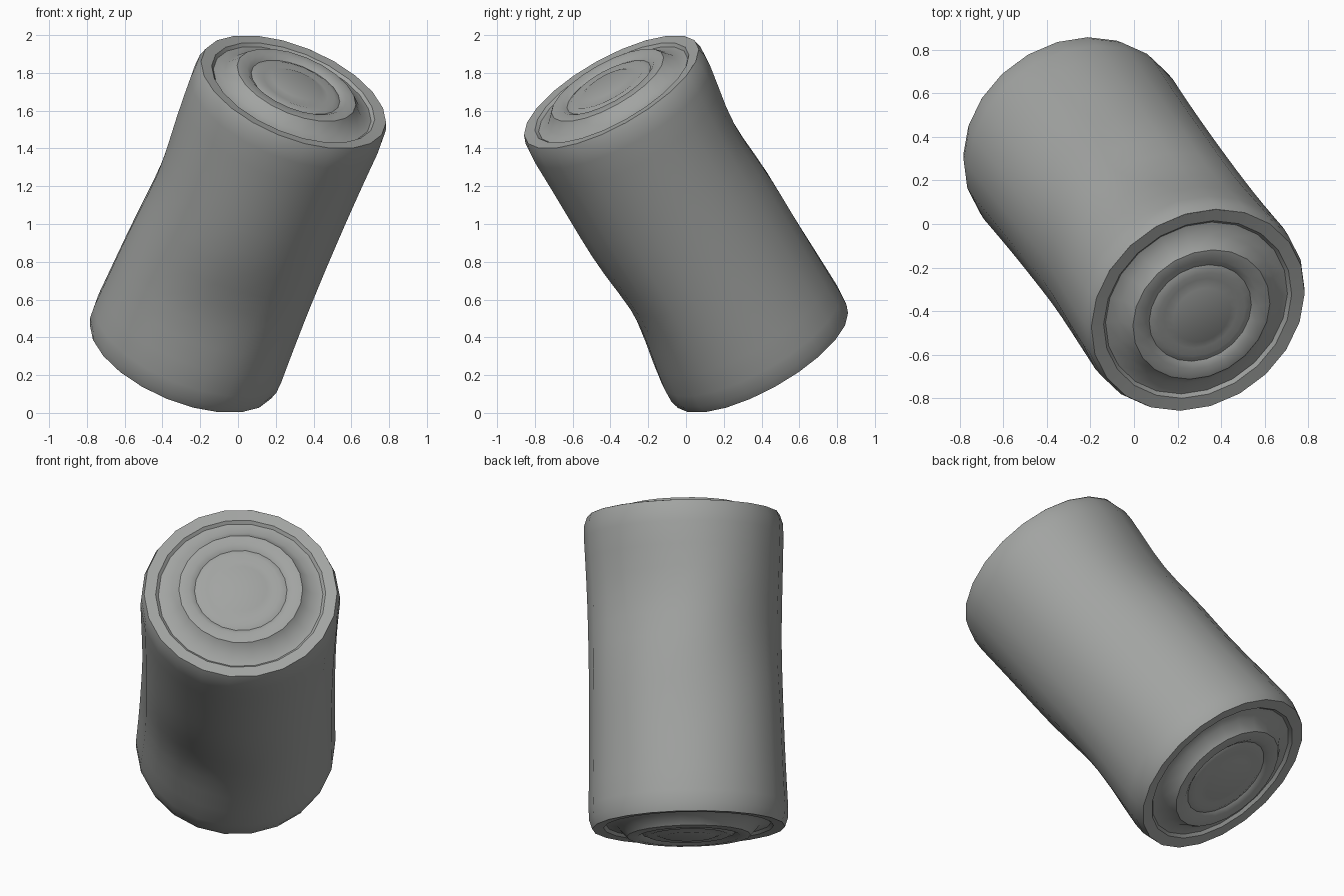
import bpy, bmesh, math
from mathutils import Vector

cube = bpy.data.objects.get("Cube")
if cube:
    bpy.data.objects.remove(cube, do_unlink=True)

SIDES = 22
CENTRE = Vector((0, 0, 1))
AXIS = Vector((0.344, -0.462, 0.818)).normalized()
ACROSS = Vector((0.802, 0.597, 0)).normalized()
UPWARD = AXIS.cross(ACROSS).normalized()

# Soft dents in the wall: angle in degrees, height along the axis, depth
DENTS = [(60, 0.38, 0.045), (240, -0.32, 0.05), (140, 0.15, 0.025), (90, -0.2, 0.015)]

grey = bpy.data.materials.new("warm_grey")
grey.use_nodes = True
grey.diffuse_color = (0.36, 0.37, 0.36, 1)
grey.node_tree.nodes["Principled BSDF"].inputs["Base Color"].default_value = grey.diffuse_color


def dent_depth(angle, t):
    total = 0
    for degrees, height, depth in DENTS:
        turn = math.remainder(angle - math.radians(degrees), math.tau)
        total += depth * math.exp(-(turn / 0.6) ** 2 - ((t - height) / 0.3) ** 2)
    return total


def lathe(name, profile, dented=False):
    """Revolve (radius, height) points about the tilted axis."""
    bm = bmesh.new()
    rings = []
    for r, t in profile:
        ring = []
        for i in range(SIDES if r else 1):
            a = math.tau * i / SIDES
            radius = r - dent_depth(a, t) if dented else r
            out = ACROSS * math.cos(a) + UPWARD * math.sin(a)
            ring.append(bm.verts.new(CENTRE + AXIS * t + out * radius))
        rings.append(ring)
    for low, high in zip(rings, rings[1:]):
        for i in range(SIDES):
            j = (i + 1) % SIDES
            if len(high) == 1:
                bm.faces.new((low[i], low[j], high[0]))
            else:
                bm.faces.new((low[i], low[j], high[j], high[i]))
    bmesh.ops.recalc_face_normals(bm, faces=bm.faces)
    # Make the faces point away from the middle of the body
    if sum((f.calc_center_median() - CENTRE).dot(f.normal) * f.calc_area() for f in bm.faces) < 0:
        bmesh.ops.reverse_faces(bm, faces=bm.faces)
    mesh = bpy.data.meshes.new(name)
    bm.to_mesh(mesh)
    bm.free()
    mesh.materials.append(grey)
    obj = bpy.data.objects.new(name, mesh)
    bpy.context.collection.objects.link(obj)
    bpy.ops.object.select_all(action="DESELECT")
    obj.select_set(True)
    bpy.context.view_layer.objects.active = obj
    bpy.ops.object.shade_smooth_by_angle(angle=math.radians(40))


# Slightly waisted side wall with rolled shoulders
RIM = (0.522, 0.855)
wall = [(0.526 + 0.014 * (k / 6) ** 2, 0.74 * k / 6) for k in range(-6, 7)]
shoulder = [(0.537, 0.81), RIM]
lower = [(r, -t) for r, t in reversed(shoulder)]
lathe("body_wall", lower + wall + shoulder, dented=True)

# Sloping rim, shallow groove, raised disc and rippled centre on each end
end = [RIM, (0.46, 0.85), (0.445, 0.835), (0.385, 0.845), (0.335, 0.9), (0.28, 0.905),
       (0.25, 0.885), (0.215, 0.9), (0.18, 0.89), (0.14, 0.905), (0, 0.9)]
lathe("top_end", end)
lathe("bottom_end", [(r, -t) for r, t in end])
